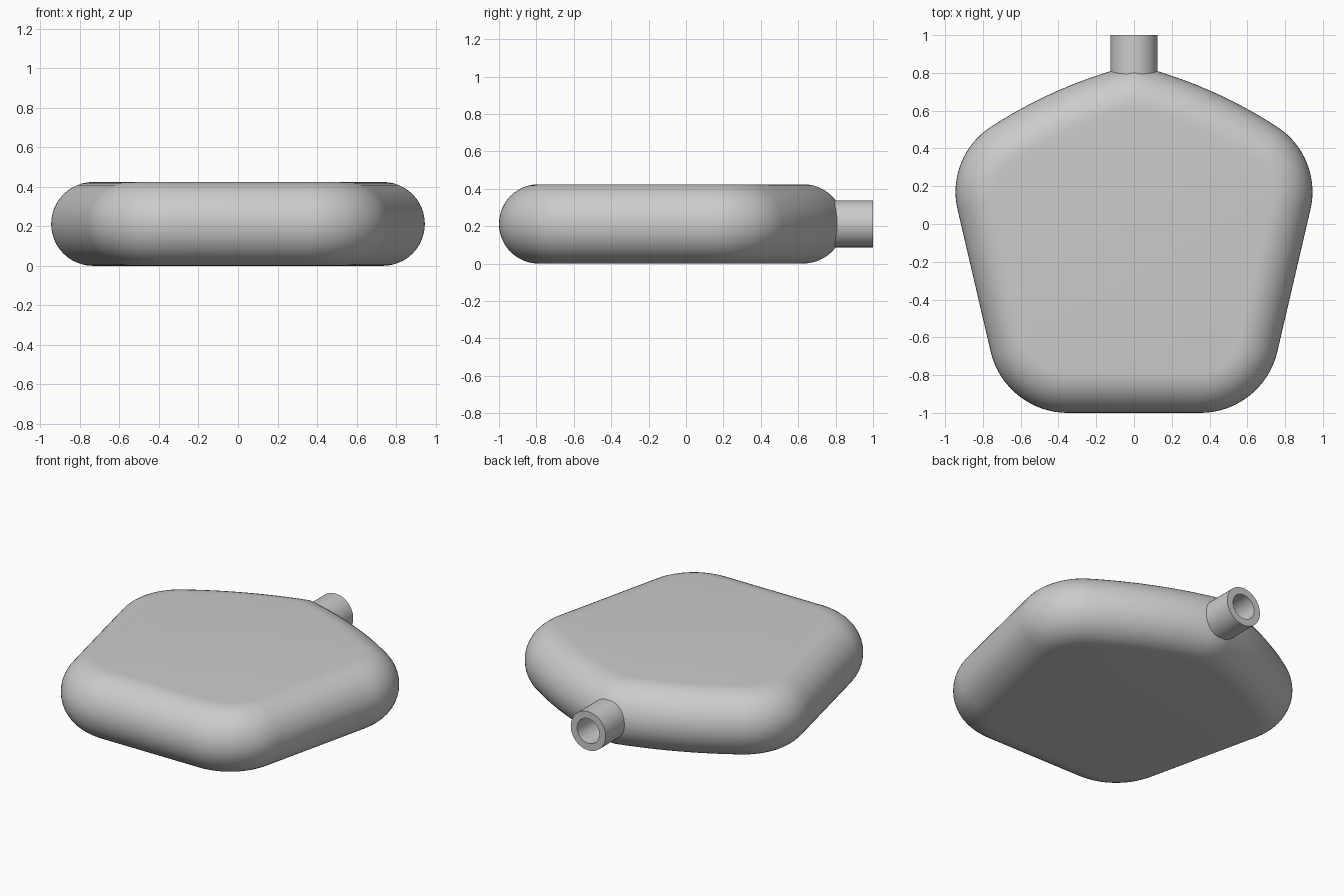
import bpy, bmesh
from math import sin, cos, pi, radians, acos
from mathutils import Matrix

cube = bpy.data.objects.get("Cube")
if cube:
    bpy.data.objects.remove(cube)

grey = bpy.data.materials.new("plain grey")
grey.use_nodes = True
grey.diffuse_color = (0.6, 0.6, 0.6, 1)
grey.node_tree.nodes["Principled BSDF"].inputs["Base Color"].default_value = (0.6, 0.6, 0.6, 1)

R = 0.212     # half thickness, also the rounding of the rim


def make_object(name, bm):
    bmesh.ops.recalc_face_normals(bm, faces=bm.faces)
    mesh = bpy.data.meshes.new(name)
    bm.to_mesh(mesh)
    bm.free()
    mesh.materials.append(grey)
    obj = bpy.data.objects.new(name, mesh)
    bpy.context.collection.objects.link(obj)
    return obj


def arc(cx, cy, r, a0, a1, n):
    steps = [a0 + (a1 - a0) * i / n for i in range(n + 1)]
    return [(cx + r * cos(a), cy + r * sin(a)) for a in steps]


def outline(inset):
    """Closed plan outline of the flask, offset inward."""
    side = radians(-13.2)
    shoulder = radians(57)
    big = 2.49 - inset
    half = arc(0.35, -0.58, 0.42 - inset, -pi / 2, side, 16)
    half += arc(0.535, 0.17, 0.41 - inset, side, shoulder, 16)
    half += arc(-0.598, -1.574, big, shoulder, acos(0.598 / big), 12)[1:]
    return half + [(-x, y) for x, y in reversed(half[:-1])]


def bridge(bm, a, b):
    for i in range(len(a)):
        j = (i + 1) % len(a)
        bm.faces.new((a[i], a[j], b[j], b[i]))


# Flask body: half-round rim between flat top and bottom
bm = bmesh.new()
rings = []
for k in range(25):
    t = -pi / 2 + pi * k / 24
    z = R + R * sin(t)
    rings.append([bm.verts.new((x, y, z)) for x, y in outline(R * (1 - cos(t)))])
for low, high in zip(rings, rings[1:]):
    bridge(bm, low, high)
bm.faces.new(rings[0])
bm.faces.new(rings[-1])
body = make_object("flask_body", bm)

# Opening through the shoulder, hidden inside the neck
bm = bmesh.new()
bmesh.ops.create_cone(bm, cap_ends=True, segments=48, radius1=0.1, radius2=0.1, depth=0.6,
                      matrix=Matrix.Translation((0, 0.75, R)) @ Matrix.Rotation(pi / 2, 4, 'X'))
cutter = make_object("bore_cutter", bm)
cutter.hide_render = True
cut = body.modifiers.new("bore", 'BOOLEAN')
cut.operation = 'DIFFERENCE'
cut.solver = 'EXACT'
cut.object = cutter
bpy.context.view_layer.objects.active = body
bpy.ops.object.modifier_apply(modifier=cut.name)
bpy.data.objects.remove(cutter)

# Neck tube with a deep bore
bm = bmesh.new()
rings = []
for r, y in ((0.125, 0.7), (0.125, 1), (0.08, 1), (0.08, 0.5)):
    rings.append([bm.verts.new((x, y, z + R)) for x, z in arc(0, 0, r, 0, 2 * pi, 48)[:-1]])
for a, b in zip(rings, rings[1:]):
    bridge(bm, a, b)
bm.faces.new(rings[-1])
neck = make_object("neck", bm)

for obj in (body, neck):
    bpy.ops.object.select_all(action='DESELECT')
    obj.select_set(True)
    bpy.context.view_layer.objects.active = obj
    bpy.ops.object.shade_smooth_by_angle(angle=radians(35))
